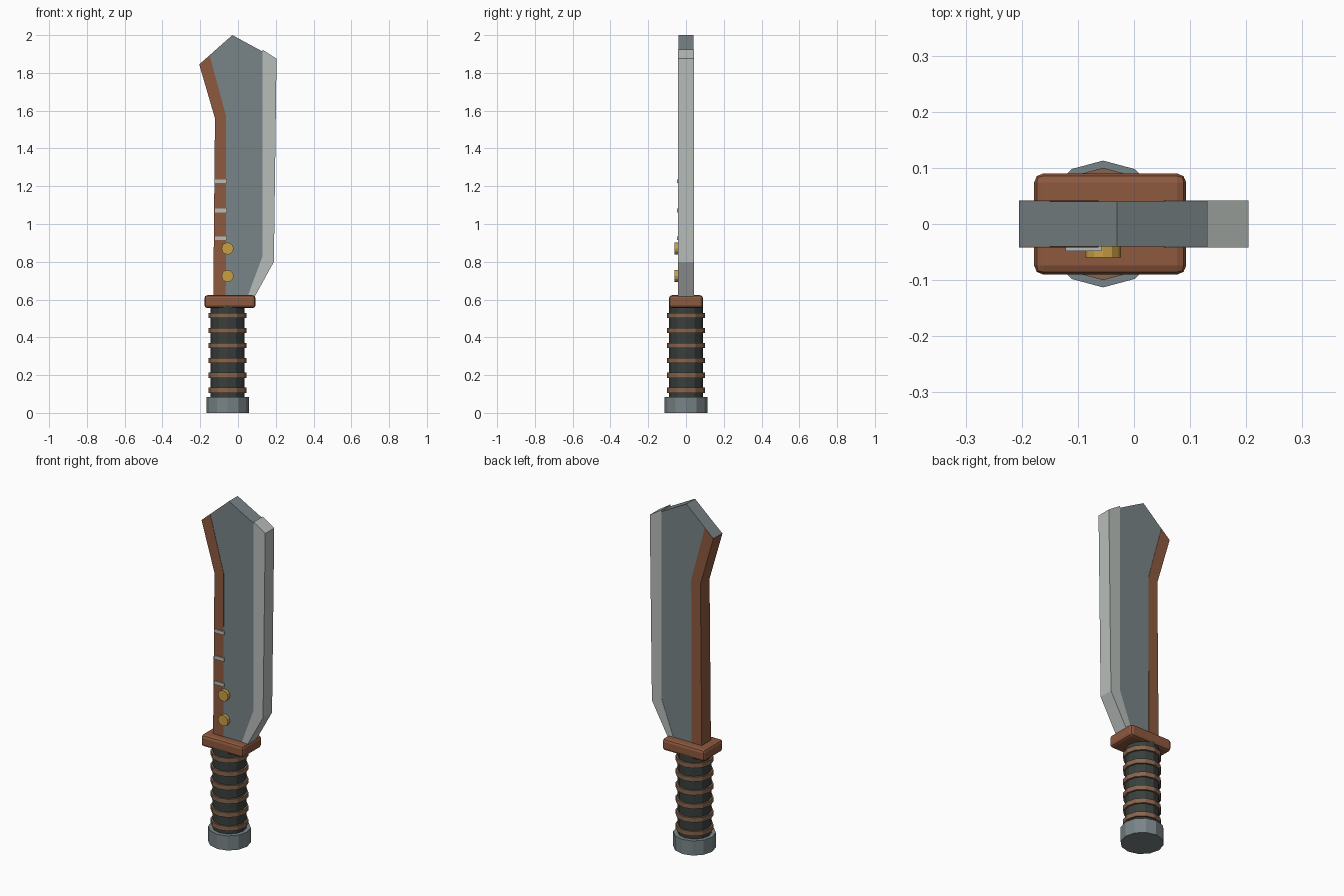
import bpy, bmesh
from math import pi

if "Cube" in bpy.data.objects:
    bpy.data.objects.remove(bpy.data.objects["Cube"])


def material(name, rgb):
    m = bpy.data.materials.new(name)
    m.diffuse_color = (*rgb, 1)
    m.use_nodes = True
    m.node_tree.nodes["Principled BSDF"].inputs["Base Color"].default_value = m.diffuse_color
    return m


STEEL = material("steel", (0.19, 0.23, 0.24))
BRIGHT = material("bright_steel", (0.48, 0.51, 0.49))
WOOD = material("wood", (0.27, 0.10, 0.05))
WRAP = material("dark_wrap", (0.04, 0.05, 0.047))
CORD = material("cord", (0.24, 0.13, 0.075))
BRASS = material("brass", (0.58, 0.35, 0.06))


def finish(name, bm, mat):
    bmesh.ops.recalc_face_normals(bm, faces=bm.faces)
    me = bpy.data.meshes.new(name)
    bm.to_mesh(me)
    bm.free()
    me.materials.append(mat)
    ob = bpy.data.objects.new(name, me)
    bpy.context.collection.objects.link(ob)
    return ob


def slab(name, outline, half, mat):
    """Extrude an x-z outline symmetrically through y."""
    bm = bmesh.new()
    face = bm.faces.new([bm.verts.new((x, -half, z)) for x, z in outline])
    new = bmesh.ops.extrude_face_region(bm, geom=[face])["geom"]
    bmesh.ops.translate(bm, vec=(0, 2 * half, 0),
                        verts=[v for v in new if isinstance(v, bmesh.types.BMVert)])
    return finish(name, bm, mat)


def box(name, lo, hi, mat):
    bm = bmesh.new()
    bmesh.ops.create_cube(bm, size=1)
    for v in bm.verts:
        v.co = [(a + b) / 2 + c * (b - a) for a, b, c in zip(lo, hi, v.co)]
    return finish(name, bm, mat)


def cylinder(name, loc, radius, depth, mat, sides=12, rot=(0, 0, 0)):
    bpy.ops.mesh.primitive_cylinder_add(vertices=sides, radius=radius, depth=depth,
                                        location=loc, rotation=rot)
    ob = bpy.context.object
    ob.name = name
    ob.data.materials.append(mat)
    return ob


AXIS = -0.055

# Blade body, bright cutting edge and wooden spine
slab("blade", [(-0.13, 0.6), (0.07, 0.6), (0.185, 0.805), (0.197, 1.872),
               (0.13, 1.913), (-0.03, 2.0), (-0.204, 1.846), (-0.119, 1.56)], 0.04, STEEL)
slab("cutting_edge", [(0.045, 0.6), (0.08, 0.6), (0.19, 0.8), (0.204, 1.875),
                      (0.13, 1.923), (0.13, 0.83)], 0.0415, BRIGHT)
slab("spine", [(-0.131, 0.6), (-0.065, 0.6), (-0.063, 1.57), (-0.15, 1.892),
               (-0.205, 1.844), (-0.122, 1.56)], 0.042, WOOD)

# Staples and rivets on the front of the spine
for z in (0.925, 1.072, 1.226):
    box("spine_staple", (-0.122, -0.048, z - 0.01), (-0.058, -0.03, z + 0.01), BRIGHT)
for z in (0.725, 0.87):
    cylinder("rivet", (AXIS, -0.045, z), 0.032, 0.03, BRASS, rot=(pi / 2, 0, 0))

# Guard with rounded edges
guard = box("guard", (-0.178, -0.09, 0.555), (0.093, 0.09, 0.623), WOOD)
bevel = guard.modifiers.new("bevel", "BEVEL")
bevel.width = 0.016
bevel.segments = 2

# Grip, cord rings and pommel
cylinder("grip", (AXIS, 0, 0.32), 0.09, 0.5, WRAP)
for i in range(6):
    cylinder("grip_ring", (AXIS, 0, 0.12 + 0.079 * i), 0.1, 0.027, CORD)
cylinder("pommel", (AXIS, 0, 0.0425), 0.113, 0.085, STEEL)
